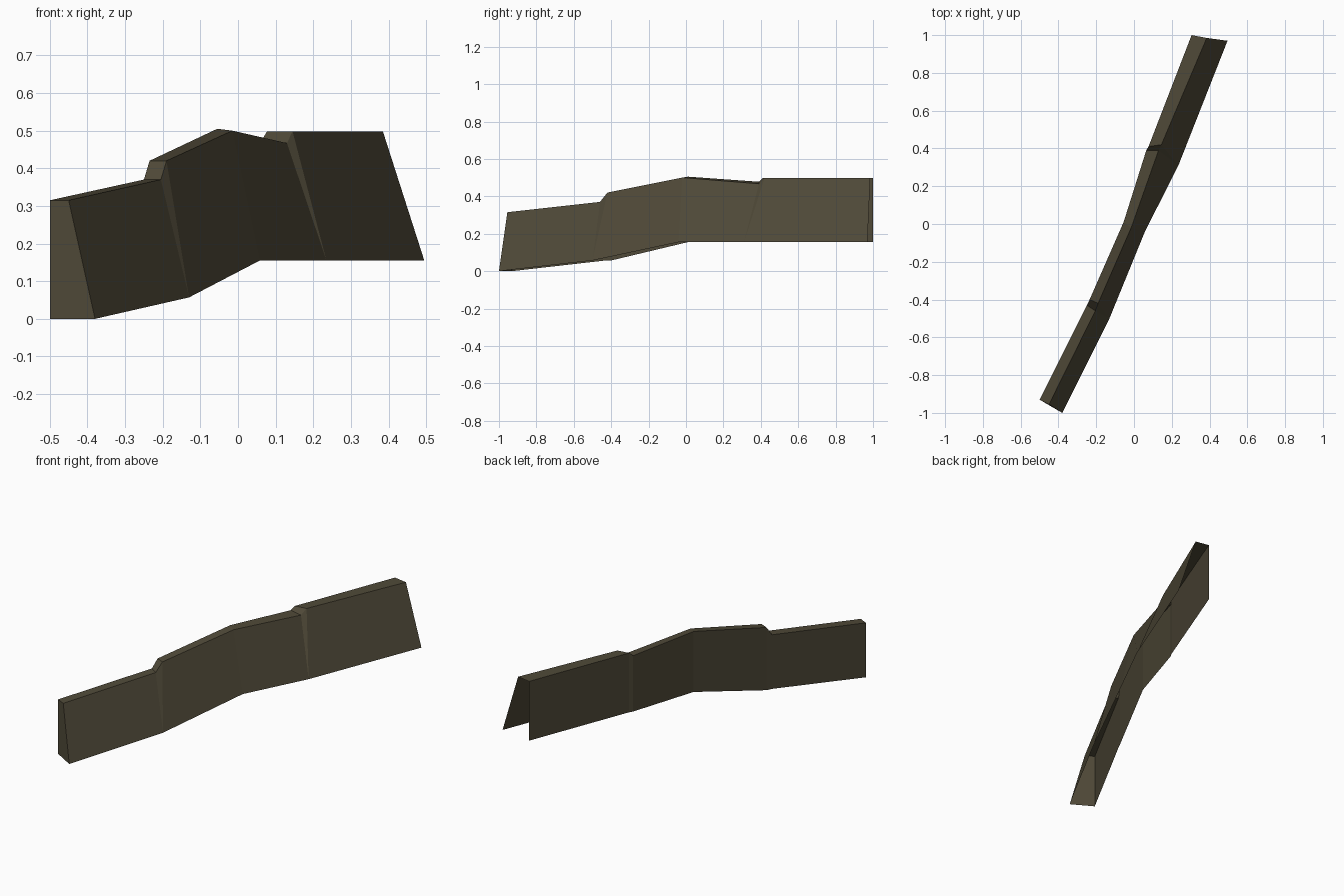
import bpy, bmesh

if "Cube" in bpy.data.objects:
    bpy.data.objects.remove(bpy.data.objects["Cube"])

stone = bpy.data.materials.new("dark olive stone")
stone.diffuse_color = (0.080, 0.068, 0.040, 1)
stone.use_nodes = True
stone.node_tree.nodes["Principled BSDF"].inputs["Base Color"].default_value = stone.diffuse_color

# Wall stations, front to back:
# left side xy, right top xy, right foot xy, left top z, right top z, foot z
stations = [
    ((-0.50, -0.93), (-0.45, -0.955), (-0.38, -1.00), 0.315, 0.315, 0.0),
    ((-0.25, -0.43), (-0.205, -0.46), (-0.13, -0.50), 0.37, 0.37, 0.057),    # step foot
    ((-0.235, -0.40), (-0.19, -0.42), (-0.13, -0.50), 0.42, 0.42, 0.057),    # step head
    ((-0.055, 0.01), (-0.015, -0.02), (0.058, -0.04), 0.505, 0.50, 0.155),   # crest
    ((0.065, 0.39), (0.13, 0.39), (0.235, 0.31), 0.478, 0.467, 0.155),       # step foot
    ((0.077, 0.41), (0.145, 0.42), (0.235, 0.31), 0.498, 0.498, 0.155),      # step head
    ((0.305, 1.00), (0.385, 0.985), (0.495, 0.97), 0.498, 0.498, 0.155),
]

# Wall shell: vertical left side, flat top, battered right side, open underneath
bm = bmesh.new()
rows = []
for left, top, foot, z_left, z_right, z_foot in stations:
    points = [(*left, z_foot), (*left, z_left), (*top, z_right), (*foot, z_foot)]
    rows.append([bm.verts.new(p) for p in points])
for a, b in zip(rows, rows[1:]):
    for i in range(3):
        bm.faces.new((a[i], a[i + 1], b[i + 1], b[i]))

# Front end cap; the back end stays open
bm.faces.new(rows[0][::-1])
bmesh.ops.remove_doubles(bm, verts=bm.verts[:], dist=0.0005)
bmesh.ops.recalc_face_normals(bm, faces=bm.faces[:])
# Make the cap face forward, and everything else with it
bm.faces.ensure_lookup_table()
cap = min(bm.faces, key=lambda f: f.calc_center_median().y)
if cap.normal.y > 0:
    bmesh.ops.reverse_faces(bm, faces=bm.faces[:])

mesh = bpy.data.meshes.new("stepped_wall")
bm.to_mesh(mesh)
bm.free()
mesh.materials.append(stone)
wall = bpy.data.objects.new("stepped_wall", mesh)
bpy.context.collection.objects.link(wall)
